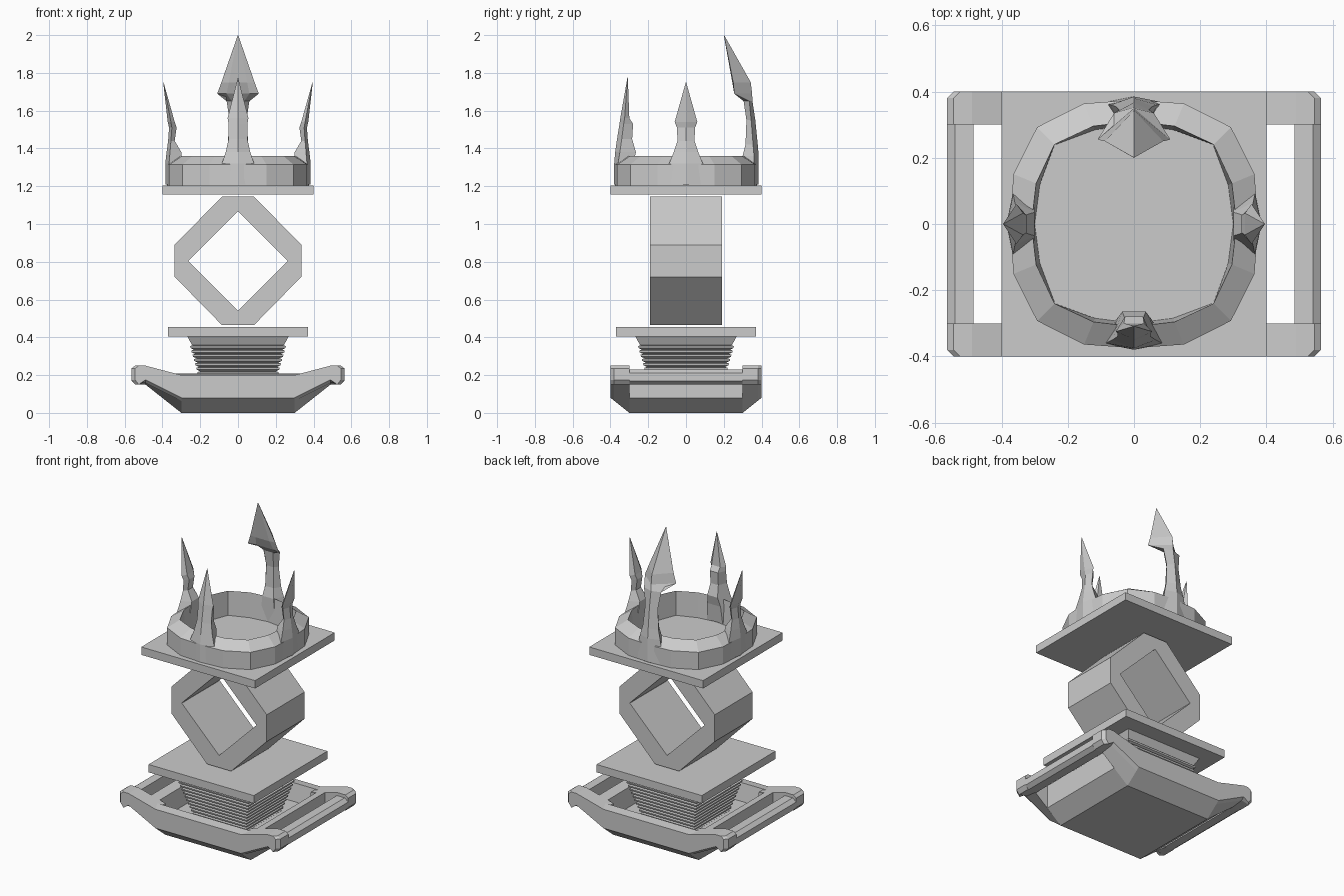
import bpy, bmesh
from math import sin, cos, pi

cube = bpy.data.objects.get("Cube")
if cube:
    bpy.data.objects.remove(cube)

grey = bpy.data.materials.new("plain_grey")
grey.use_nodes = True
grey.diffuse_color = (0.6, 0.6, 0.6, 1)
grey.node_tree.nodes["Principled BSDF"].inputs["Base Color"].default_value = (0.6, 0.6, 0.6, 1)


def loft(name, rings, closed=False):
    """Skin a list of equal point rings; cap the ends unless the loft closes on itself."""
    bm = bmesh.new()
    vs = [[bm.verts.new(p) for p in r] for r in rings]
    n = len(rings[0])
    pairs = list(zip(vs, vs[1:])) + ([(vs[-1], vs[0])] if closed else [])
    for a, b in pairs:
        for i in range(n):
            j = (i + 1) % n
            bm.faces.new((a[i], a[j], b[j], b[i]))
    if not closed:
        bm.faces.new(vs[0])
        bm.faces.new(vs[-1])
    bmesh.ops.remove_doubles(bm, verts=bm.verts, dist=1e-5)
    bmesh.ops.recalc_face_normals(bm, faces=bm.faces)
    mesh = bpy.data.meshes.new(name)
    bm.to_mesh(mesh)
    bm.free()
    mesh.materials.append(grey)
    ob = bpy.data.objects.new(name, mesh)
    bpy.context.collection.objects.link(ob)
    return ob


def square(h, z):
    return [(-h, -h, z), (h, -h, z), (h, h, z), (-h, h, z)]


def plate(name, half, z0, z1):
    return loft(name, [square(half, z0), square(half, z1)])


def mirror(ob, x=True, y=False):
    m = ob.modifiers.new("mirror", 'MIRROR')
    m.use_axis = (x, y, False)
    return ob


# tray hull: open shell whose rim rises towards the handles
def rim(x):
    return 0.2 + 0.26 * max(0, abs(x) - 0.3)


def hull_ring(a, b, z=None):
    pts = [(b, -a), (b, a), (a, b), (-a, b), (-b, a), (-b, -a), (-a, -b), (a, -b)]
    return [(x, y, rim(x) if z is None else z) for x, y in pts]


loft("tray_hull", [hull_ring(0.3, 0.3, 0), hull_ring(0.3, 0.4, 0.08), hull_ring(0.3, 0.4),
                   hull_ring(0.33, 0.34), hull_ring(0.31, 0.32, 0.1)])


# handle arms at the four corners, chamfered outside
def arm_ring(y, end, low, neck):
    pts = [(0.3, low), (0.3, 0.2), (0.49, 0.25), (end - 0.02, 0.25), (end, 0.235),
           (end, 0.175), (end - 0.02, 0.15), (0.49, neck)]
    return [(x, y, z) for x, z in pts]


arms = loft("handle_arm", [arm_ring(0.3, 0.565, 0, 0.15), arm_ring(0.38, 0.565, 0.064, 0.16),
                           arm_ring(0.4, 0.545, 0.08, 0.175)])
mirror(arms, y=True)

# handle rails
rail = [(0.485, 0.15), (0.485, 0.23), (0.54, 0.23), (0.565, 0.21), (0.565, 0.17), (0.54, 0.15)]
mirror(loft("handle_rail", [[(x, y, z) for x, z in rail] for y in (-0.3, 0.3)]))

# ribbed square pedestal
rings = [square(0.17, 0.08)]
for i in range(12):
    z = 0.085 + i * 0.023
    h = 0.168 + i * 0.0065
    rings += [square(h, z), square(h + 0.012, z + 0.006),
              square(h + 0.014, z + 0.016), square(h, z + 0.02)]
rings += [square(0.245, 0.362), square(0.268, 0.405)]
loft("ribbed_pedestal", rings)

# plates
plate("lower_plate", 0.37, 0.405, 0.455)
plate("upper_plate", 0.4, 1.155, 1.205)

# octagonal ring block with a diamond opening
outer = [(0.085, 0.465), (0.335, 0.72), (0.335, 0.89), (0.085, 1.145),
         (-0.085, 1.145), (-0.335, 0.89), (-0.335, 0.72), (-0.085, 0.465)]
mid = 0.805
r = 0.262
e = 0.001
inner = [(e, mid - r), (r, mid - e), (r, mid + e), (e, mid + r),
         (-e, mid + r), (-r, mid + e), (-r, mid - e), (-e, mid - r)]
loft("ring_block", [[(x, y, z) for x, z in p] for p, y in
                    ((outer, -0.19), (outer, 0.19), (inner, 0.19), (inner, -0.19))], closed=True)


# crown band with a sloped top
def band_ring(radii, z):
    return [(radii[i % 4] * cos(i * pi / 8), radii[i % 4] * sin(i * pi / 8), z) for i in range(16)]


out_r = (0.375, 0.394, 0.414, 0.394)
top_r = (0.31, 0.32, 0.34, 0.32)
in_r = (0.3, 0.308, 0.338, 0.308)
loft("crown_band", [band_ring(out_r, 1.205), band_ring(out_r, 1.315),
                    band_ring(top_r, 1.36), band_ring(in_r, 1.205)], closed=True)


# crown spikes: stations of height, outer, middle and inner radius, half width
def spike(name, angle, stations):
    c, s = cos(angle), sin(angle)
    rings = []
    for z, o, m, i, w in stations:
        sec = [(o, 0), (m, w), (i, 0.55 * w), (i, -0.55 * w), (m, -w)]
        rings.append([(d * c - t * s, d * s + t * c, z) for d, t in sec])
    loft(name, rings)


side = [(1.21, 0.385, 0.365, 0.3, 0.1), (1.32, 0.385, 0.365, 0.3, 0.09),
        (1.38, 0.378, 0.36, 0.3, 0.065), (1.44, 0.37, 0.355, 0.335, 0.045),
        (1.51, 0.365, 0.35, 0.325, 0.048), (1.54, 0.372, 0.355, 0.335, 0.06),
        (1.75, 0.396, 0.395, 0.394, 0.001)]
front = [(1.21, 0.38, 0.36, 0.29, 0.1), (1.32, 0.38, 0.36, 0.28, 0.085),
         (1.38, 0.375, 0.35, 0.265, 0.065), (1.45, 0.365, 0.34, 0.285, 0.05),
         (1.53, 0.352, 0.33, 0.28, 0.05), (1.56, 0.348, 0.325, 0.3, 0.055),
         (1.775, 0.31, 0.309, 0.308, 0.001)]
back = [(1.21, 0.385, 0.365, 0.3, 0.1), (1.36, 0.385, 0.36, 0.3, 0.07),
        (1.42, 0.38, 0.355, 0.315, 0.055), (1.55, 0.367, 0.345, 0.32, 0.045),
        (1.65, 0.352, 0.335, 0.305, 0.06), (1.69, 0.35, 0.255, 0.27, 0.11),
        (1.75, 0.343, 0.25, 0.245, 0.088), (2.0, 0.202, 0.201, 0.2, 0.001)]
spike("left_spike", 0, side)
spike("right_spike", pi, side)
spike("front_spike", -pi / 2, front)
spike("back_spike", pi / 2, back)
